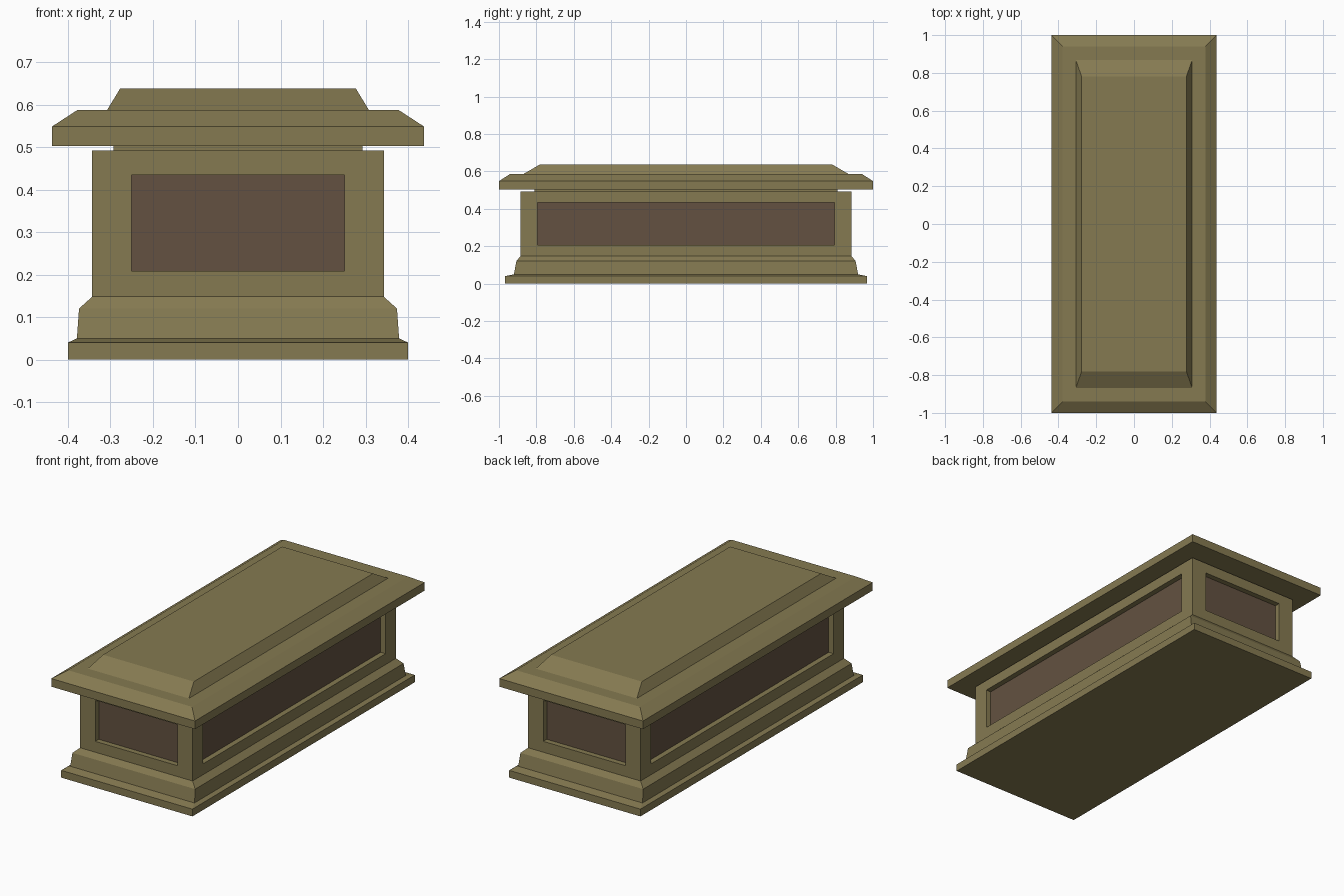
import bpy, bmesh
from mathutils import Vector

if "Cube" in bpy.data.objects:
    bpy.data.objects.remove(bpy.data.objects["Cube"])


def material(name, color):
    m = bpy.data.materials.new(name)
    m.diffuse_color = (*color, 1)
    m.use_nodes = True
    m.node_tree.nodes["Principled BSDF"].inputs["Base Color"].default_value = m.diffuse_color
    return m


olive = material("olive_stone", (0.235, 0.195, 0.083))
brown = material("brown_panel", (0.125, 0.083, 0.052))


def loft(bm, rings):
    """Stack rectangles given as (half x, half y, z) and skin them into a closed solid."""
    loops = [[bm.verts.new((sx * x, sy * y, z))
              for sx, sy in ((-1, -1), (1, -1), (1, 1), (-1, 1))] for x, y, z in rings]
    bm.faces.new(loops[0][::-1])
    bm.faces.new(loops[-1])
    for a, b in zip(loops, loops[1:]):
        for i in range(4):
            j = (i + 1) % 4
            bm.faces.new((a[i], a[j], b[j], b[i]))
    bm.normal_update()


def finish(bm, name, mats):
    me = bpy.data.meshes.new(name)
    bm.to_mesh(me)
    bm.free()
    ob = bpy.data.objects.new(name, me)
    bpy.context.collection.objects.link(ob)
    for m in mats:
        me.materials.append(m)
    return ob


# Stepped mouldings: base, neck under the lid, lid slab, raised lid top
parts = {
    "base_moulding": [(0.40, 0.968, 0), (0.40, 0.968, 0.04), (0.379, 0.92, 0.05),
                      (0.374, 0.907, 0.12), (0.343, 0.885, 0.148)],
    "neck": [(0.293, 0.81, 0.492), (0.293, 0.81, 0.503)],
    "lid": [(0.438, 1.0, 0.503), (0.438, 1.0, 0.548), (0.378, 0.94, 0.587)],
    "lid_top": [(0.308, 0.868, 0.587), (0.277, 0.78, 0.638)],
}
for name, rings in parts.items():
    bm = bmesh.new()
    loft(bm, rings)
    finish(bm, name, [olive])

# Body with a recessed brown panel on each of the four sides
BX, BY = 0.343, 0.885
PX, PY, PZ0, PZ1, DEPTH = 0.25, 0.795, 0.208, 0.434, 0.03
bm = bmesh.new()
loft(bm, [(BX, BY, 0.148), (BX, BY, 0.492)])
for face in [f for f in bm.faces if abs(f.normal.z) < 0.5]:
    n = face.normal.copy()
    bmesh.ops.inset_individual(bm, faces=[face], thickness=0.05)
    for v in face.verts:
        if abs(n.y) > 0.5:
            v.co.x = PX if v.co.x > 0 else -PX
        else:
            v.co.y = PY if v.co.y > 0 else -PY
        v.co.z = PZ1 if v.co.z > 0.32 else PZ0
    panel = bmesh.ops.extrude_discrete_faces(bm, faces=[face])["faces"][0]
    bmesh.ops.translate(bm, verts=panel.verts[:], vec=n * -DEPTH)
    panel.material_index = 1
bm.normal_update()
finish(bm, "body", [olive, brown])
